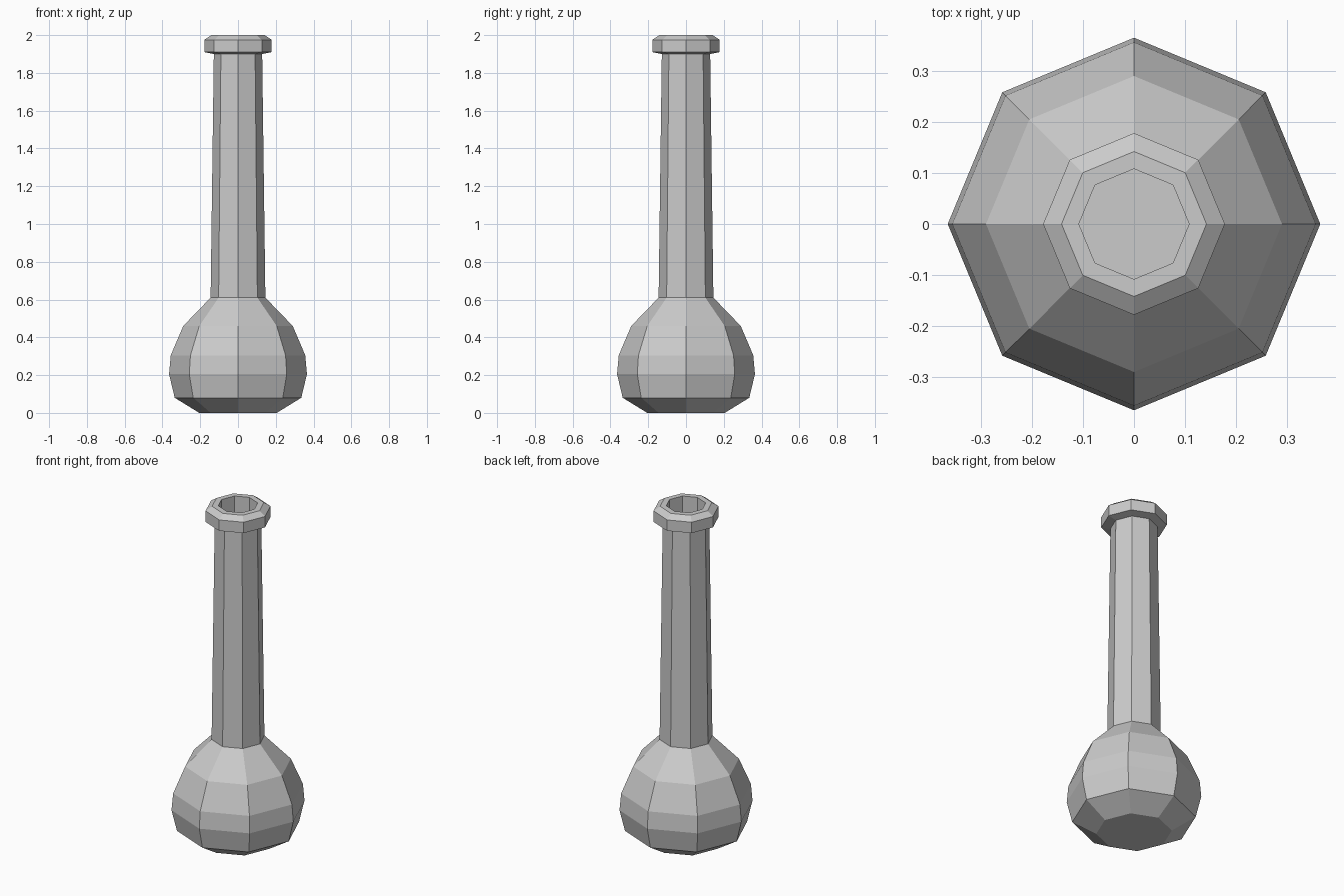
import bpy, bmesh
from math import cos, sin, pi

if "Cube" in bpy.data.objects:
    bpy.data.objects.remove(bpy.data.objects["Cube"])

SIDES = 8

# Outer wall from base to lip, then down the inside of the mouth: (radius, height)
PROFILE = [
    (0.205, 0.0), (0.335, 0.08), (0.365, 0.205), (0.356, 0.305),   # bulb
    (0.29, 0.46), (0.145, 0.61),                                   # shoulder
    (0.128, 1.90),                                                 # neck
    (0.178, 1.91), (0.178, 1.975), (0.142, 2.0),                   # lip
    (0.108, 2.0), (0.108, 1.70),                                   # mouth
]


def lathe(name, profile, sides):
    """Revolve a profile around z and cap both ends."""
    bm = bmesh.new()
    rings = [[bm.verts.new((r * cos(2 * pi * i / sides), r * sin(2 * pi * i / sides), z))
              for i in range(sides)] for r, z in profile]
    for low, high in zip(rings, rings[1:]):
        for i in range(sides):
            j = (i + 1) % sides
            bm.faces.new((low[i], low[j], high[j], high[i]))
    bm.faces.new(rings[0][::-1])
    bm.faces.new(rings[-1])
    bmesh.ops.recalc_face_normals(bm, faces=bm.faces)
    mesh = bpy.data.meshes.new(name)
    bm.to_mesh(mesh)
    bm.free()
    obj = bpy.data.objects.new(name, mesh)
    bpy.context.collection.objects.link(obj)
    return obj


# Long-necked vase, flat shaded
lathe("vase", PROFILE, SIDES)
